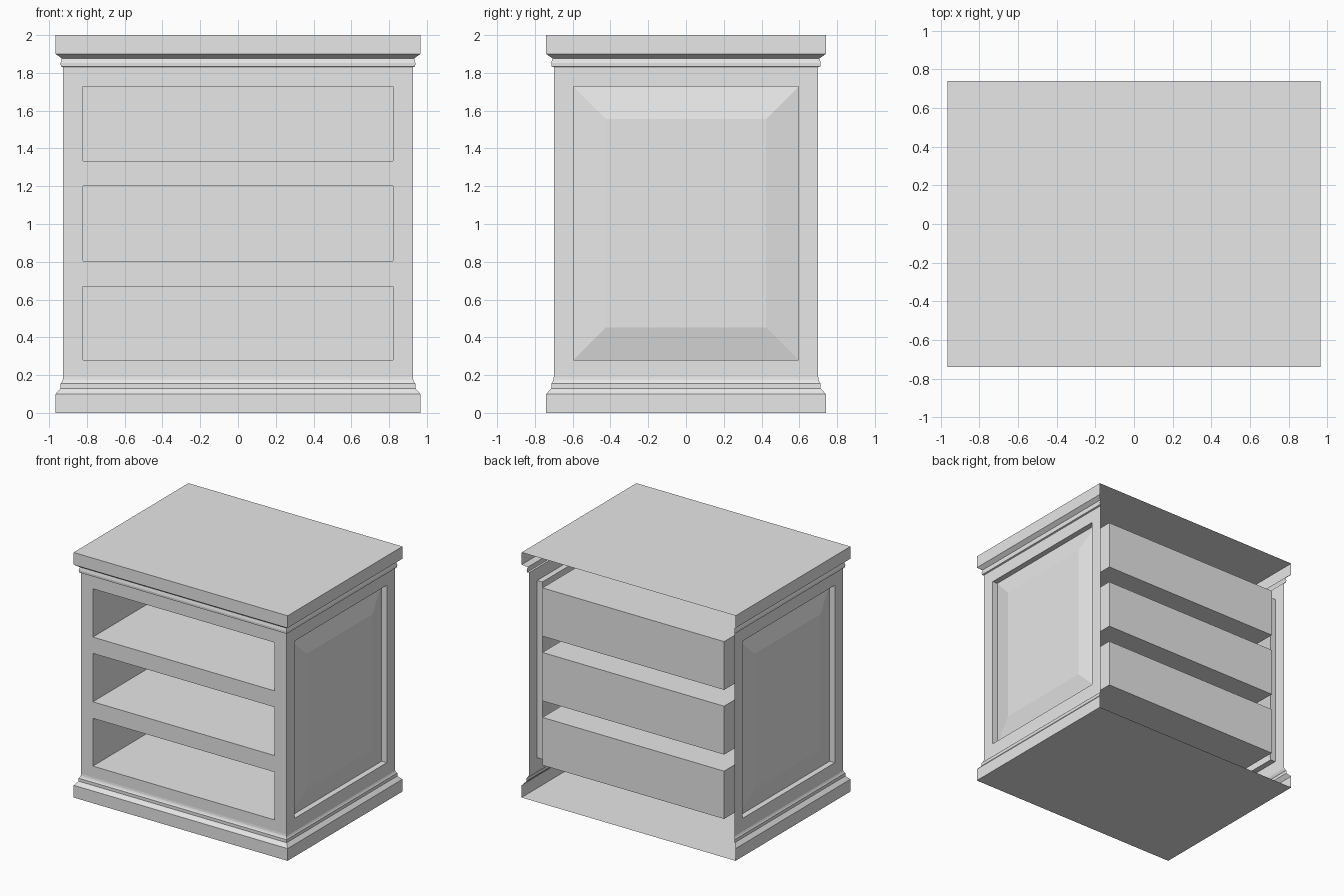
import bpy, bmesh
from mathutils import Vector

if "Cube" in bpy.data.objects:
    bpy.data.objects.remove(bpy.data.objects["Cube"], do_unlink=True)

grey = bpy.data.materials.new("light_grey")
grey.use_nodes = True
grey.diffuse_color = (0.8, 0.8, 0.8, 1)
grey.node_tree.nodes["Principled BSDF"].inputs["Base Color"].default_value = (0.8, 0.8, 0.8, 1)

BODY_X, BODY_Y = 0.926, 0.70
DEPTH_DIFF = BODY_X - BODY_Y
BODY_LOW, BODY_HIGH = 0.19, 1.83
OPEN_X, OPEN_BACK = 0.82, 0.68
DRAWERS = [(0.28, 0.67), (0.805, 1.2), (1.333, 1.727)]


def quad(bm, points):
    bm.faces.new([bm.verts.new(p) for p in points])


def finish(bm, name, outward):
    """Weld, orient so the outermost face looks outward, and link."""
    bmesh.ops.remove_doubles(bm, verts=bm.verts, dist=0.0005)
    bmesh.ops.recalc_face_normals(bm, faces=bm.faces)
    bm.normal_update()
    out = Vector(outward)
    face = max(bm.faces, key=lambda f: f.calc_center_median().dot(out) + 0.01 * abs(f.normal.dot(out)))
    if face.normal.dot(out) < 0:
        bmesh.ops.reverse_faces(bm, faces=bm.faces)
    mesh = bpy.data.meshes.new(name)
    bm.to_mesh(mesh)
    bm.free()
    mesh.materials.append(grey)
    obj = bpy.data.objects.new(name, mesh)
    bpy.context.collection.objects.link(obj)


def holed_wall(bm, us, vs, place, is_hole):
    """Grid of quads with some cells left open."""
    for i in range(len(us) - 1):
        for j in range(len(vs) - 1):
            if not is_hole(i, j):
                corners = [(us[i], vs[j]), (us[i + 1], vs[j]), (us[i + 1], vs[j + 1]), (us[i], vs[j + 1])]
                quad(bm, [place(u, v) for u, v in corners])


def bridge(bm, a, b):
    for i in range(4):
        k = (i + 1) % 4
        quad(bm, [a[i], a[k], b[k], b[i]])


def moulding(name, profile, cap_z):
    """Sweep a profile round the front and both sides, open at the back."""
    bm = bmesh.new()

    def path(x, z):
        y = x - DEPTH_DIFF
        return [(x, y, z), (x, -y, z), (-x, -y, z), (-x, y, z)]

    for low, high in zip(profile, profile[1:]):
        a, b = path(*low), path(*high)
        for i in range(3):
            quad(bm, [a[i], a[i + 1], b[i + 1], b[i]])
    edge_x = max(x for x, z in profile)
    quad(bm, path(edge_x, cap_z))
    finish(bm, name, (1, 0, 0))


# Stepped plinth and overhanging top
moulding("plinth", [(0.966, 0), (0.966, 0.10), (0.942, 0.127), (0.939, 0.13), (0.939, 0.155),
                    (0.933, 0.163), (0.928, 0.175), (BODY_X, BODY_LOW)], 0)
moulding("top", [(BODY_X, BODY_HIGH), (0.938, 0.004 + BODY_HIGH), (0.939, 1.853),
                 (0.933, 1.877), (0.966, 1.90), (0.966, 2)], 2)

# Front frame with three open drawer compartments
bm = bmesh.new()
levels = [BODY_LOW] + [z for pair in DRAWERS for z in pair] + [BODY_HIGH]
holed_wall(bm, [-BODY_X, -OPEN_X, OPEN_X, BODY_X], levels,
           lambda x, z: (x, -BODY_Y, z), lambda i, j: i == 1 and j % 2 == 1)
for low, high in DRAWERS:
    def opening(y):
        return [(-OPEN_X, y, low), (OPEN_X, y, low), (OPEN_X, y, high), (-OPEN_X, y, high)]
    bridge(bm, opening(-BODY_Y), opening(OPEN_BACK))
    quad(bm, opening(OPEN_BACK))
finish(bm, "front_frame_with_drawer_compartments", (0, -1, 0))

# Sides, each with a raised panel in a recess
for side, name in ((1, "left_side_panel"), (-1, "right_side_panel")):
    bm = bmesh.new()
    half, low, high = 0.596, 0.28, 1.727
    holed_wall(bm, [-BODY_Y, -half, half, BODY_Y], [BODY_LOW, low, high, BODY_HIGH],
               lambda y, z: (side * BODY_X, y, z), lambda i, j: i == 1 and j == 1)

    def ring(x, inset):
        y, a, b = half - inset, low + inset, high - inset
        return [(side * x, -y, a), (side * x, y, a), (side * x, y, b), (side * x, -y, b)]

    bridge(bm, ring(BODY_X, 0), ring(0.88, 0))
    bridge(bm, ring(0.88, 0), ring(0.917, 0.172))
    quad(bm, ring(0.917, 0.172))
    finish(bm, name, (side, 0, 0))
